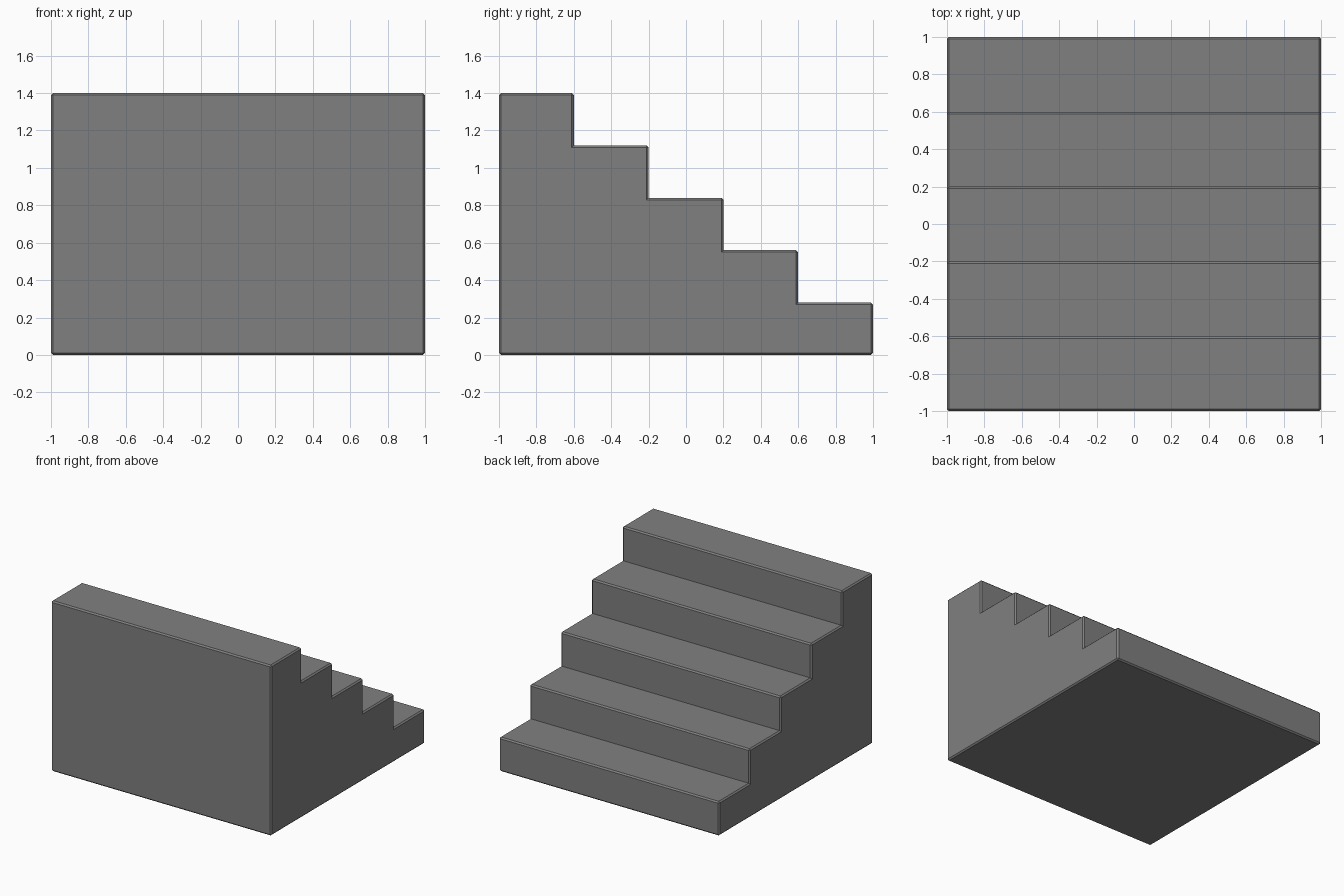
import bpy, bmesh

if "Cube" in bpy.data.objects:
    bpy.data.objects.remove(bpy.data.objects["Cube"])

STEPS = 5
RUN, RISE, BEVEL = 0.4, 0.28, 0.011

# Stepped side profile (y, z), highest step at the front
profile = [(1.0, 0.0), (-1.0, 0.0)]
for i in range(STEPS):
    z = RISE * (STEPS - i)
    y = -1.0 + RUN * i
    profile += [(y, z), (y + RUN, z)]
bm = bmesh.new()
face = bm.faces.new([bm.verts.new((-1.0, y, z)) for y, z in profile])

# Extrude the profile across the full width
ext = bmesh.ops.extrude_face_region(bm, geom=[face])
verts = [g for g in ext["geom"] if isinstance(g, bmesh.types.BMVert)]
bmesh.ops.translate(bm, verts=verts, vec=(2.0, 0, 0))
bmesh.ops.recalc_face_normals(bm, faces=bm.faces)

# Narrow chamfer on every outward edge, inner step corners stay sharp
convex = [e for e in bm.edges if e.is_manifold and e.calc_face_angle_signed() > 0.1]
bmesh.ops.bevel(bm, geom=convex, offset=BEVEL, offset_type='OFFSET',
                segments=1, profile=0.5, affect='EDGES', clamp_overlap=True)
bmesh.ops.recalc_face_normals(bm, faces=bm.faces)

mesh = bpy.data.meshes.new("staircase")
bm.to_mesh(mesh)
bm.free()
stairs = bpy.data.objects.new("staircase", mesh)
bpy.context.collection.objects.link(stairs)

# Plain grey stone
grey = bpy.data.materials.new("stone grey")
grey.diffuse_color = (0.216, 0.216, 0.216, 1.0)
grey.use_nodes = True
grey.node_tree.nodes["Principled BSDF"].inputs["Base Color"].default_value = grey.diffuse_color
mesh.materials.append(grey)
